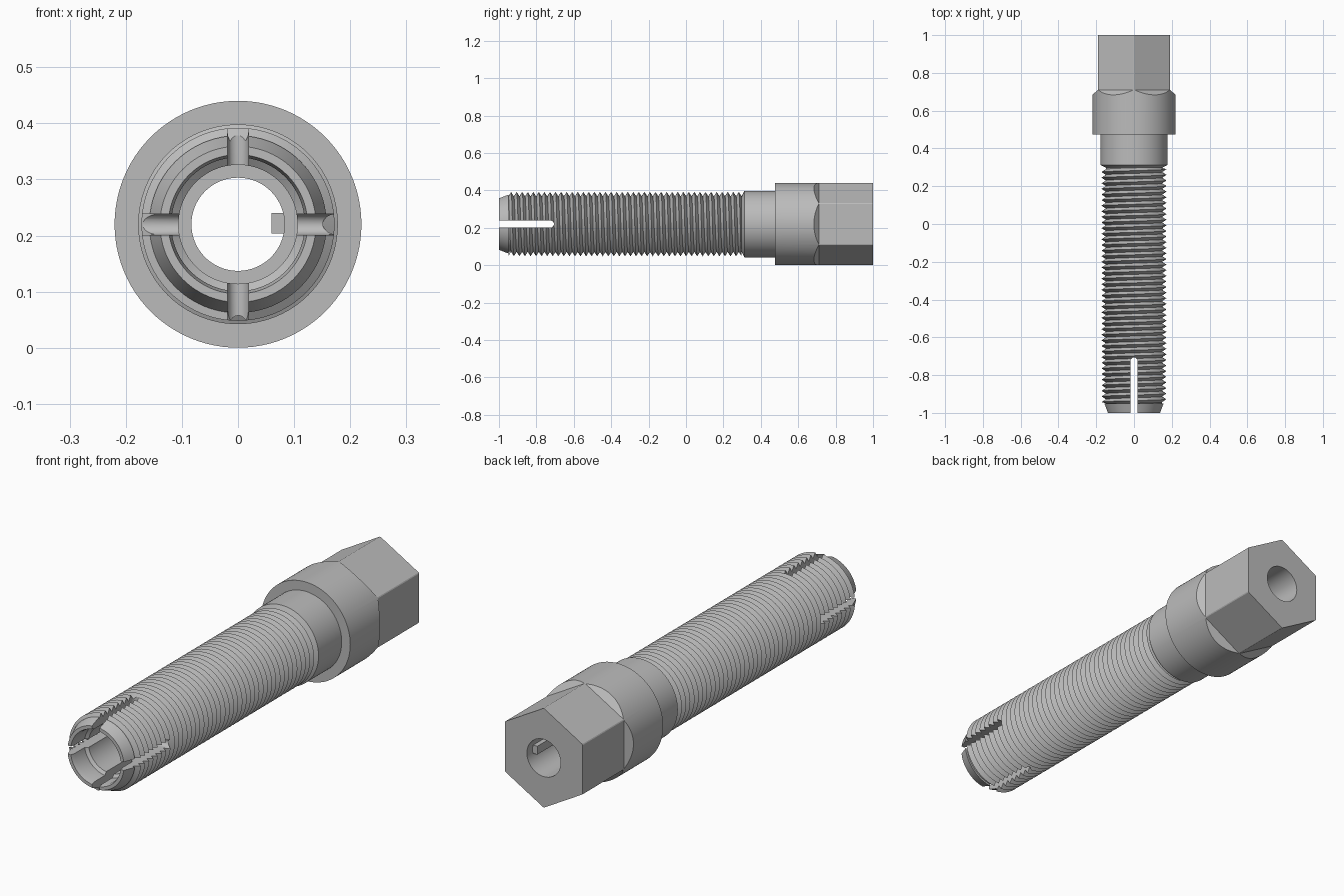
import bpy, bmesh, math
from math import pi, sin, cos

if "Cube" in bpy.data.objects:
    bpy.data.objects.remove(bpy.data.objects["Cube"])

AXIS_Z = 0.22      # height of the long axis
SEGMENTS = 96

steel = bpy.data.materials.new("steel_grey")
steel.use_nodes = True
GREY = (0.5, 0.5, 0.5, 1)
steel.diffuse_color = GREY
steel.node_tree.nodes["Principled BSDF"].inputs["Base Color"].default_value = GREY


def finish(bm, name):
    bmesh.ops.recalc_face_normals(bm, faces=bm.faces)
    mesh = bpy.data.meshes.new(name)
    bm.to_mesh(mesh)
    bm.free()
    mesh.materials.append(steel)
    obj = bpy.data.objects.new(name, mesh)
    bpy.context.collection.objects.link(obj)
    return obj


def ring(y, r):
    return lambda t: (y, r)


def lathe(name, rows, segments=SEGMENTS):
    """Closed profile turned about the y axis; each row maps angle to (y, radius)."""
    bm = bmesh.new()
    grid = []
    for row in rows:
        line = []
        for j in range(segments + 1):
            t = 2 * pi * j / segments
            y, r = row(t)
            line.append(bm.verts.new((r * sin(t), y, AXIS_Z + r * cos(t))))
        grid.append(line)
    for a, b in zip(grid, grid[1:] + grid[:1]):
        for j in range(segments):
            bm.faces.new((a[j], a[j + 1], b[j + 1], b[j]))
    bmesh.ops.remove_doubles(bm, verts=bm.verts, dist=1e-5)
    loose = [e for e in bm.edges if not e.link_faces]
    bmesh.ops.delete(bm, geom=loose, context="EDGES")
    return finish(bm, name)


def boolean(obj, cutter, operation):
    mod = obj.modifiers.new(operation.lower(), "BOOLEAN")
    mod.operation = operation
    mod.solver = "EXACT"
    mod.object = cutter
    bpy.context.view_layer.objects.active = obj
    bpy.ops.object.modifier_apply(modifier=mod.name)
    bpy.data.objects.remove(cutter)


# Helical thread rows, fading into the root ring at both ends
START, END, PITCH = -0.95, 0.298, 0.0297
CREST, ROOT = 0.172, 0.149


def thread_row(k):
    def row(t):
        y = START + PITCH * (k / 2 - 1 + t / (2 * pi))
        if y <= START or y >= END:
            return min(max(y, START), END), ROOT
        return y, (CREST if k % 2 else ROOT)
    return row


turns = math.ceil((END - START) / PITCH) + 1
threads = [thread_row(k) for k in range(2 * turns + 1)]

# Hollow threaded shank: tapered tip, thread, plain neck, stepped bore
shank = lathe("threaded_shank",
              [ring(-1, 0.124), ring(-1, 0.139), ring(START, 0.158)]
              + threads
              + [ring(0.312, 0.178), ring(0.48, 0.178), ring(0.48, 0.106),
                 ring(-0.9, 0.106), ring(-0.91, 0.119), ring(-0.98, 0.119)])


# Two crossed slots with round ends split the tip into four fingers
def slot_cutter(along_x):
    half, end = 0.0187, -0.725
    outline = [(-half, -1.1), (half, -1.1)]
    outline += [(half * cos(a * pi / 12), end + half * sin(a * pi / 12)) for a in range(13)]
    bm = bmesh.new()
    verts = [bm.verts.new((-0.3, y, AXIS_Z + s) if along_x else (s, y, AXIS_Z - 0.3))
             for s, y in outline]
    face = bm.faces.new(verts)
    out = bmesh.ops.extrude_face_region(bm, geom=[face])
    moved = [v for v in out["geom"] if isinstance(v, bmesh.types.BMVert)]
    bmesh.ops.translate(bm, verts=moved, vec=(0.6, 0, 0) if along_x else (0, 0, 0.6))
    return finish(bm, "slot_cutter")


for along_x in (True, False):
    boolean(shank, slot_cutter(along_x), "DIFFERENCE")

# Round collar milled to a hexagon at the back, with sloped run-outs
head = lathe("hex_head", [ring(0.475, 0.083), ring(0.475, 0.22),
                          ring(1, 0.22), ring(1, 0.083)])


def corner(apothem):
    return apothem / cos(pi / 6)


hex_form = lathe("hex_form", [ring(0.4, 0), ring(0.4, corner(0.31)), ring(0.6, corner(0.31)),
                              ring(0.71, corner(0.1917)), ring(1.1, corner(0.1917)),
                              ring(1.1, 0)], 6)
boolean(head, hex_form, "INTERSECT")

# Key standing out of the head bore on the left side
bm = bmesh.new()
bmesh.ops.create_cube(bm, size=1)
bmesh.ops.scale(bm, verts=bm.verts, vec=(0.04, 0.47, 0.037))
bmesh.ops.translate(bm, verts=bm.verts, vec=(0.08, 0.725, AXIS_Z + 0.002))
key = finish(bm, "bore_key")

# Smooth round surfaces, crisp machined edges
for obj in (shank, head):
    bpy.ops.object.select_all(action="DESELECT")
    obj.select_set(True)
    bpy.context.view_layer.objects.active = obj
    bpy.ops.object.shade_smooth_by_angle(angle=math.radians(20))
